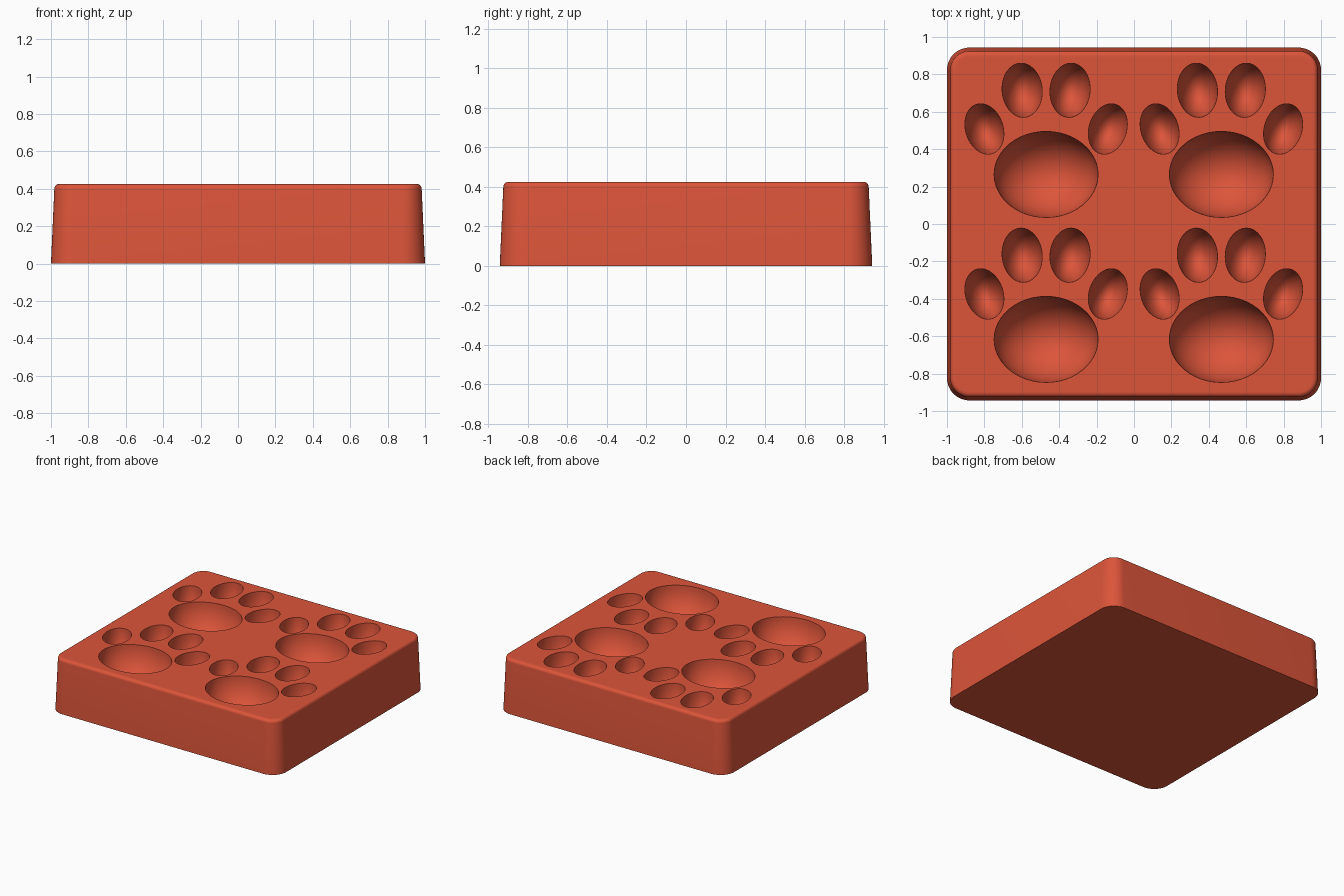
import bpy
import bmesh
from math import cos, sin, radians, pi

cube = bpy.data.objects.get("Cube")
if cube:
    bpy.data.objects.remove(cube, do_unlink=True)

HEIGHT = 0.425
HALF_X, HALF_Y = 1.0, 0.943
CORNER = 0.12
FILLET = 0.025
TAPER = 0.018

# Red silicone material
red = bpy.data.materials.new("warm_red")
red.use_nodes = True
colour = (0.72, 0.09, 0.042, 1.0)
red.diffuse_color = colour
red.node_tree.nodes["Principled BSDF"].inputs["Base Color"].default_value = colour

bm = bmesh.new()


def rounded_ring(z, inset, steps=16):
    """Rounded rectangle of vertices at height z, shrunk by inset."""
    radius = CORNER - inset
    ring = []
    for quarter, (sx, sy) in enumerate([(1, 1), (-1, 1), (-1, -1), (1, -1)]):
        for i in range(steps + 1):
            a = (quarter + i / steps) * pi / 2
            ring.append(bm.verts.new((sx * (HALF_X - CORNER) + radius * cos(a),
                                      sy * (HALF_Y - CORNER) + radius * sin(a), z)))
    return ring


def loft(rings):
    """Join successive rings with quads."""
    for low, high in zip(rings, rings[1:]):
        for i in range(len(low)):
            j = (i + 1) % len(low)
            bm.faces.new((low[i], low[j], high[j], high[i]))


def hollow(x, y, rx, ry, depth, tilt=0, segments=48, levels=14):
    """Half-ellipsoid bowl sunk from the top surface."""
    c, s = cos(radians(tilt)), sin(radians(tilt))
    rings = []
    for level in range(levels):
        drop = level / levels * pi / 2
        ring = []
        for i in range(segments):
            a = i / segments * 2 * pi
            u, v = rx * cos(drop) * cos(a), ry * cos(drop) * sin(a)
            ring.append(bm.verts.new((x + c * u - s * v, y + s * u + c * v,
                                      HEIGHT - depth * sin(drop))))
        rings.append(ring)
    loft(rings)
    bottom = bm.verts.new((x, y, HEIGHT - depth))
    last = rings[-1]
    for i in range(segments):
        bm.faces.new((last[i], last[(i + 1) % segments], bottom))


# Block: flat base, tapered walls, rounded top edge
profile = [(0, 0)]
for i in range(7):
    a = i / 6 * pi / 2
    profile.append((HEIGHT - FILLET + FILLET * sin(a), TAPER + FILLET * (1 - cos(a))))
profile.append((HEIGHT, TAPER + FILLET + 0.01))
walls = [rounded_ring(z, inset) for z, inset in profile]
loft(walls)
bm.faces.new(walls[0][::-1])

# Paw hollows: one pad and four toes each
for px in (-0.47, 0.467):
    for py in (0.265, -0.617):
        hollow(px, py, 0.278, 0.23, 0.27)
        for side in (-1, 1):
            hollow(px + side * 0.128, py + 0.45, 0.107, 0.145, 0.23, -5 * side)
            hollow(px + side * 0.33, py + 0.243, 0.1, 0.138, 0.23, -18 * side)

# Top surface: fill between the outer edge and the hollow rims
rims = [e for e in bm.edges if e.is_boundary]
bmesh.ops.triangle_fill(bm, edges=rims, use_beauty=True, normal=(0, 0, 1))
bmesh.ops.recalc_face_normals(bm, faces=bm.faces)

mesh = bpy.data.meshes.new("paw_mould_block")
bm.to_mesh(mesh)
bm.free()
mesh.materials.append(red)
block = bpy.data.objects.new("paw_mould_block", mesh)
bpy.context.collection.objects.link(block)

# Smooth curves with crisp rims
bpy.ops.object.select_all(action='DESELECT')
bpy.context.view_layer.objects.active = block
block.select_set(True)
bpy.ops.object.shade_smooth_by_angle(angle=radians(35))
